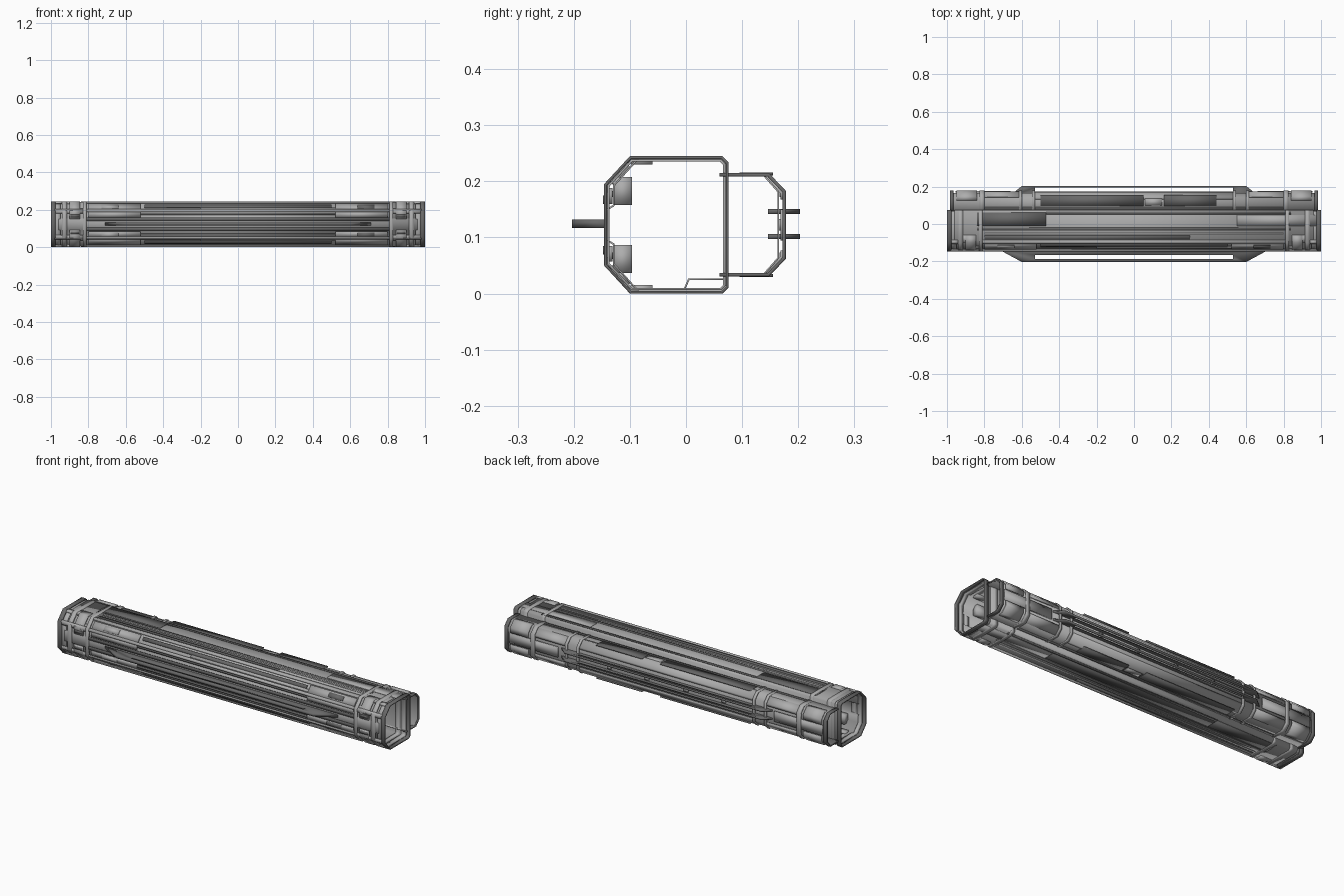
import bpy, bmesh
from mathutils import Vector

if "Cube" in bpy.data.objects:
    bpy.data.objects.remove(bpy.data.objects["Cube"])

ZC = 0.1225


def grey(name, v):
    m = bpy.data.materials.new(name)
    m.diffuse_color = (v, v, v, 1)
    m.use_nodes = True
    m.node_tree.nodes["Principled BSDF"].inputs["Base Color"].default_value = m.diffuse_color
    return m


STEEL, DARK = grey("steel", .42), grey("dark_steel", .14)
DARK_WORDS = ("handle", "dark", "label", "end_rim", "spine", "strip")


def strip(name, A, B, lo, hi, to3d, closed):
    """Solid between two matching 2D outlines A and B, extruded from lo to hi."""
    bm = bmesh.new()
    rows = [[bm.verts.new(to3d(p, e)) for p in L] for L, e in ((A, lo), (B, lo), (B, hi), (A, hi))]
    n = len(A)
    for i in range(n if closed else n - 1):
        j = (i + 1) % n
        for k in range(4):
            a, b = rows[k], rows[(k + 1) % 4]
            bm.faces.new((a[i], a[j], b[j], b[i]))
    if not closed:
        for i in (0, n - 1):
            bm.faces.new([r[i] for r in rows])
    bmesh.ops.recalc_face_normals(bm, faces=bm.faces)
    for f in bm.faces:
        f.smooth = True
    me = bpy.data.meshes.new(name)
    bm.to_mesh(me)
    bm.free()
    me.materials.append(DARK if any(w in name for w in DARK_WORDS) else STEEL)
    ob = bpy.data.objects.new(name, me)
    bpy.context.collection.objects.link(ob)
    return ob


def offset(pts, t, closed):
    """Mitred offset to the left of the outline (inward when anticlockwise)."""
    P = [Vector(p) for p in pts]
    n, out = len(P), []
    for i in range(n):
        dirs = []
        if closed or i > 0:
            dirs.append((P[i] - P[i - 1]).normalized())
        if closed or i < n - 1:
            dirs.append((P[(i + 1) % n] - P[i]).normalized())
        ns = [Vector((-d.y, d.x)) for d in dirs]
        m = sum(ns, Vector((0, 0))).normalized()
        out.append(P[i] + m * (t / m.dot(ns[0])))
    return out


def shell(name, pts, x0, x1, t, closed=False):
    """Wall following a (y, z) outline along x."""
    return strip(name, pts, offset(pts, t, closed), x0, x1,
                 lambda p, e: (e, p[0], p[1]), closed)


def flip(pts):
    return [(y, 2 * ZC - z) for y, z in reversed(pts)]


def both(name, pts, x0, x1, t):
    """Open wall plus its copy mirrored top to bottom."""
    shell("upper_" + name, pts, x0, x1, t)
    shell("lower_" + name, flip(pts), x0, x1, t)


def ends(fn, name, x0, x1, *args):
    """Run a builder at both ends of the case."""
    fn("right_" + name, *args[:1], x0, x1, *args[1:])
    fn("left_" + name, *args[:1], -x1, -x0, *args[1:])


# Main hollow body with recessed front channels
body = [(-.086, .003), (.064, .003), (.074, .013), (.074, .232), (.064, .242), (-.086, .242),
        (-.130, .193), (-.130, .158), (-.143, .15), (-.143, .095), (-.130, .087), (-.130, .052)]
shell("main_body", body, -.96, .96, .003, True)

# End collars and rims
collar = [(-.10, 0), (.065, 0), (.076, .011), (.076, .234), (.065, .245), (-.10, .245),
          (-.146, .195), (-.146, .05)]
ends(shell, "end_rim", .975, 1.0, collar, .005, True)
ends(shell, "end_sleeve", .95, .98, offset(collar, .006, True), .004, True)
ends(shell, "collar_ring", .915, .94, collar, .007, True)
ends(shell, "inner_ring", .81, .83, collar, .006, True)

# Collar corner armour, with bars bridging to the rim
corner = [(-.06, .245), (-.10, .245), (-.146, .195), (-.146, .152)]
ends(both, "collar_corner", .845, .90, corner, .006)
ends(both, "corner_bar", .94, .98, [(-.085, .245), (-.10, .245), (-.108, .236)], .006)
ends(both, "cheek_bar", .83, .98, [(-.138, .204), (-.146, .195), (-.146, .18)], .006)
ends(both, "inner_corner_lip", .86, .93, [(-.06, .244), (-.098, .244)], .014)
ends(both, "dark_cheek_slot", .85, .895, [(-.1475, .175), (-.1475, .160)], .004)

# Long rails framing the front recesses
both("top_edge_rail", [(-.085, .245), (-.10, .245), (-.107, .237)], -.81, .81, .006)
both("front_edge_rail", [(-.139, .203), (-.146, .195), (-.146, .188)], -.81, .81, .006)
both("spine_rail", [(-.146, .158), (-.146, .140)], -.81, .81, .004)
both("channel_strip", [(-.138, .183), (-.138, .172)], -.52, .52, .008)
both("slope_strip", [(-.109, .227), (-.122, .213)], -.50, .50, .007)
both("slope_step", [(-.122, .213), (-.132, .202)], -.20, .68, .005)

# Stepped panels, pockets and label plates at each end of the recesses
ends(both, "recess_panel", .52, .80, [(-.141, .188), (-.141, .160)], .010)
ends(both, "slope_panel", .52, .80, [(-.107, .233), (-.137, .200)], .012)
ends(both, "inner_pocket", .82, .90, [(-.13, .208), (-.13, .158)], .034)
shell("upper_right_label", [(-.113, .2265), (-.131, .2067)], .64, .73, -.003)
shell("lower_right_label", flip([(-.142, .190), (-.142, .166)]), .64, .73, .003)
shell("upper_left_plate", [(-.113, .2265), (-.131, .2067)], -.73, -.64, -.003)
shell("lower_left_plate", flip([(-.142, .190), (-.142, .166)]), -.73, -.64, .003)

# Top and bottom cover plates
both("dark_cover_plate", [(.062, .2445), (-.01, .2445)], -.84, -.47, .003)
both("dark_cover_edge", [(.066, .2445), (.052, .2445)], -.47, .84, .003)
both("right_cover_plate", [(.048, .2445), (-.01, .2445)], .55, .98, .003)
both("dark_centre_seam", [(-.018, .2435), (-.034, .2435)], -.84, .84, .003)
both("front_seam", [(-.048, .2445), (-.058, .2445)], -.80, .80, .003)
both("dark_front_band", [(-.062, .2435), (-.083, .2435)], -.80, .30, .003)
shell("dark_floor_plate", [(-.01, .001), (.06, .001)], -.47, .55, .002)
shell("floor_tray", [(-.006, .004), (.004, .027), (.07, .027)], -.45, .55, -.003)

# Rear channel, set in along the middle and full depth at the ends
mid = [(.06, .0335), (.140, .0335), (.166, .063), (.166, .182), (.140, .2115), (.06, .2115)]
full = [(.06, .0305), (.148, .0305), (.178, .062), (.178, .183), (.148, .2145), (.06, .2145)]
shell("rear_channel", mid, -.98, .98, .003)
ends(shell, "rear_end_rim", .965, .985, full, .006)
ends(shell, "rear_inner_ring", .80, .825, full, .006)
ends(shell, "rear_bracket", .53, .545, full, .006)
ends(shell, "rear_bracket_outer", .60, .615, full, .006)
rear_corner = [(.178, .155), (.178, .183), (.148, .2145), (.125, .2145)]
ends(both, "rear_corner", .84, .95, rear_corner, .006)
ends(both, "rear_shoulder", .615, .80, [(.174, .168), (.174, .181), (.146, .211)], .006)
ends(shell, "rear_cheek", .66, .955, [(.176, .095), (.176, .150)], .008)

# Rear long rails, top boxes and studs
both("rear_edge_rail", [(.170, .172), (.170, .183), (.143, .2135), (.13, .2135)], -.53, .53, .003)
both("dark_rear_long_box", [(.155, .2155), (.095, .2155)], .16, .44, .005)
both("rear_short_box", [(.135, .2155), (.100, .2155)], .06, .15, .005)
both("dark_rear_left_box", [(.155, .2145), (.095, .2145)], -.50, .05, .004)
both("dark_rear_gap", [(.092, .2135), (.078, .2135)], -.80, .80, .003)
for i, x in enumerate((-.35, -.12, .12, .35)):
    shell(f"rear_stud_{i}", [(.174, .112), (.174, .133)], x - .012, x + .012, .01)


# Carry handles: one at the front, two at the back
def handle(name, base, wide, tip, slot, z0, z1):
    outer = [(-wide, base), (wide, base), (.60, tip), (-.60, tip)]
    inner = [(-.53, slot[0]), (.53, slot[0]), (.53, slot[1]), (-.53, slot[1])]
    return strip(name, outer, inner, z0, z1, lambda p, e: (p[0], p[1], e), True)


handle("front_handle", -.138, .72, -.203, (-.166, -.187), .117, .132)
handle("lower_rear_handle", .146, .67, .203, (.175, .195), .097, .106)
handle("upper_rear_handle", .146, .67, .203, (.175, .195), .142, .151)
